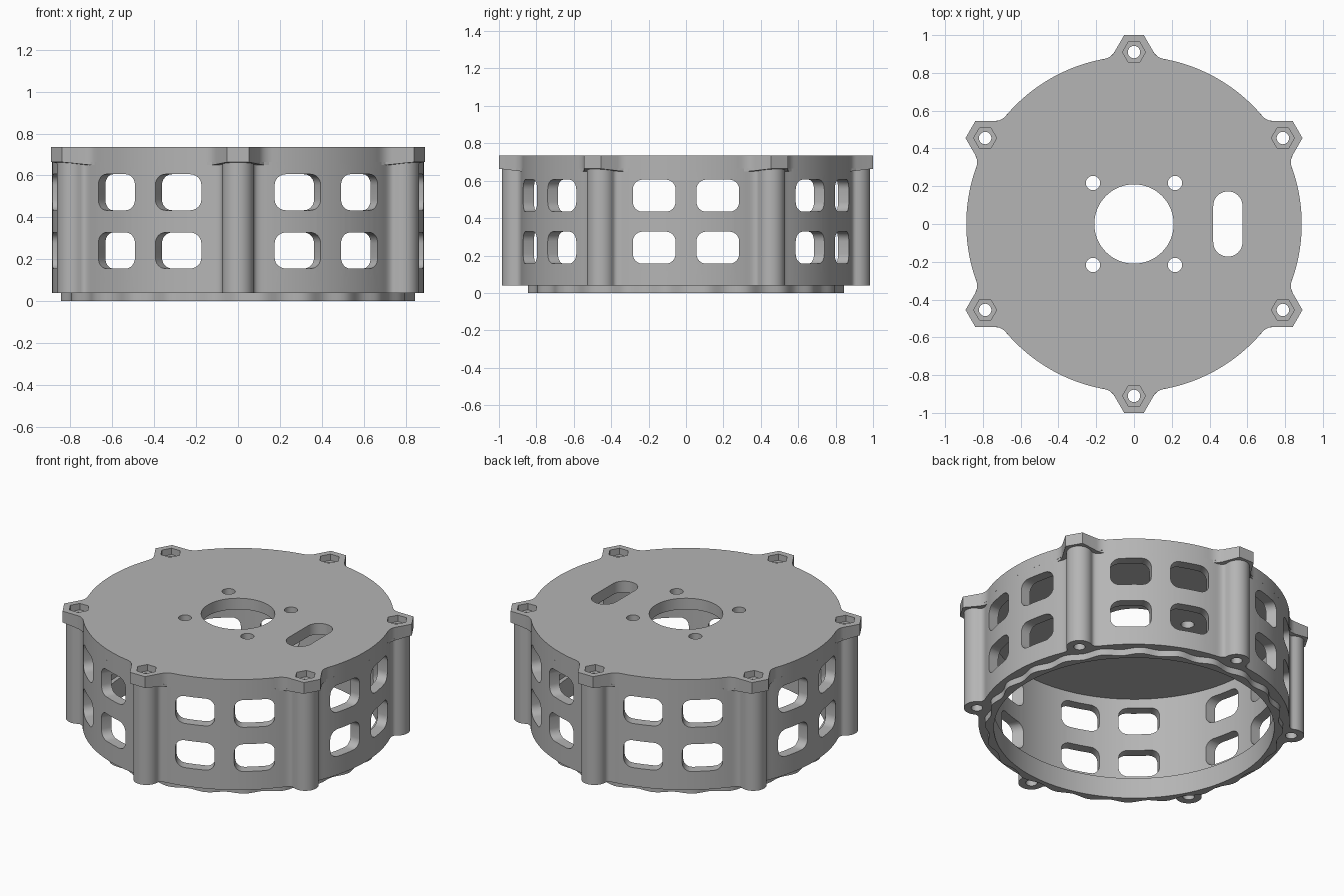
import bpy, bmesh
from math import sin, cos, pi, radians, atan2, hypot
from mathutils import Vector, Matrix

if "Cube" in bpy.data.objects:
    bpy.data.objects.remove(bpy.data.objects["Cube"])

grey = bpy.data.materials.new("plain_grey")
grey.use_nodes = True
colour = (0.46, 0.46, 0.46, 1)
grey.diffuse_color = colour
grey.node_tree.nodes["Principled BSDF"].inputs["Base Color"].default_value = colour

TOP, PLATE_Z, WALL_Z = 0.735, 0.665, 0.04
OUTER, INNER, LIP_INNER, BOLT_R = 0.888, 0.825, 0.80, 0.91
SIXTHS = [radians(30 + 60 * k) for k in range(6)]


def circle(r, n=32, cx=0, cy=0, start=0):
    return [(cx + r * cos(start + 2 * pi * i / n), cy + r * sin(start + 2 * pi * i / n))
            for i in range(n)]


def bezier(a, b, c, n=6):
    return [tuple(Vector(a) * (1 - t) ** 2 + Vector(b) * 2 * t * (1 - t) + Vector(c) * t * t)
            for t in [i / n for i in range(n + 1)]]


def rounded(w, h, r, cx=0, cy=0, n=6):
    """Rounded rectangle outline."""
    pts = []
    for q, (sx, sy) in enumerate([(1, 1), (-1, 1), (-1, -1), (1, -1)]):
        for i in range(n + 1):
            a = (q + i / n) * pi / 2
            pts.append((cx + sx * (w / 2 - r) + r * cos(a), cy + sy * (h / 2 - r) + r * sin(a)))
    return pts


def on_circle(u):
    return (u, (OUTER ** 2 - u ** 2) ** 0.5)


def lobed(half):
    """Six-lobed disc outline; half runs from a lobe's tip down to the disc (across, outward)."""
    lobe = half + [(-u, v) for u, v in reversed(half) if u > 1e-5]
    lobe = [(u, v) for u, v in lobe]
    right = half[::-1]
    full = right + [(-u, v) for u, v in half if u > 1e-5]
    edge = atan2(half[-1][0], half[-1][1])
    out = []
    for a in SIXTHS:
        out += [(v * cos(a) + u * sin(a), v * sin(a) - u * cos(a)) for u, v in full]
        span = radians(60) - 2 * edge
        out += [(OUTER * cos(a + edge + span * i / 18), OUTER * sin(a + edge + span * i / 18))
                for i in range(1, 18)]
    return out


def add_prism(bm, pts, z0, z1, matrix=None):
    lo = [bm.verts.new((x, y, z0)) for x, y in pts]
    hi = [bm.verts.new((x, y, z1)) for x, y in pts]
    n = len(pts)
    faces = [bm.faces.new(lo[::-1]), bm.faces.new(hi)]
    for i in range(n):
        j = (i + 1) % n
        faces.append(bm.faces.new((lo[i], lo[j], hi[j], hi[i])))
    if matrix:
        bmesh.ops.transform(bm, matrix=matrix, verts=lo + hi)
    return lo, hi


def make(name, prisms):
    bm = bmesh.new()
    for p in prisms:
        add_prism(bm, *p)
    return finish(name, bm)


def finish(name, bm):
    bmesh.ops.recalc_face_normals(bm, faces=bm.faces)
    mesh = bpy.data.meshes.new(name)
    bm.to_mesh(mesh)
    bm.free()
    mesh.materials.append(grey)
    ob = bpy.data.objects.new(name, mesh)
    bpy.context.collection.objects.link(ob)
    return ob


def select(ob):
    bpy.ops.object.select_all(action='DESELECT')
    ob.select_set(True)
    bpy.context.view_layer.objects.active = ob


def cut(ob, prisms):
    cutter = make("cutter", prisms)
    cutter.hide_render = True
    mod = ob.modifiers.new("cut", 'BOOLEAN')
    mod.operation, mod.solver, mod.object = 'DIFFERENCE', 'EXACT', cutter
    select(ob)
    bpy.ops.object.modifier_apply(modifier=mod.name)
    bpy.data.objects.remove(cutter)


def smooth(ob):
    select(ob)
    bpy.ops.object.shade_smooth_by_angle(angle=radians(28))


bolts = [(BOLT_R * cos(a), BOLT_R * sin(a)) for a in SIXTHS]
bolt_holes = [(circle(0.033, 24, x, y), -0.1, 1) for x, y in bolts]

# Top plate: disc with six hexagonal tabs
tab = [(0.052, 1.0)] + bezier((0.104, 0.91), (0.124, 0.875), on_circle(0.18))
plate = make("top_plate", [(lobed(tab), PLATE_Z, TOP)])
cut(plate, bolt_holes
    + [(circle(0.21, 64), 0, 1)]
    + [(circle(0.038, 24, sx * 0.217, sy * 0.217), 0, 1) for sx in (1, -1) for sy in (1, -1)]
    + [(rounded(0.155, 0.345, 0.077, 0.497, 0, 10), 0, 1)])
# Nut pockets
cut(plate, [(circle(0.061, 6, x, y), TOP - 0.04, 1) for x, y in bolts])
smooth(plate)

# Side wall with six round bolt posts
post = [(0.075 * sin(t * pi / 16), BOLT_R + 0.075 * cos(t * pi / 16)) for t in range(8)]
post += bezier((0.075, BOLT_R), (0.077, 0.882), on_circle(0.13))
wall = make("side_wall", [(lobed(post), WALL_Z, PLATE_Z)])
cut(wall, bolt_holes + [(circle(INNER, 120), -0.1, 1)])

# Four rounded windows in each bay, cut straight along the bay's axis
windows = []
for k in range(6):
    turn = Matrix.Rotation(radians(60 * k), 4, 'Z')
    # local x -> across, local y -> up, local z -> outward
    frame = turn @ Matrix(((0, 0, 1, 0), (1, 0, 0, 0), (0, 1, 0, 0), (0, 0, 0, 1)))
    for u in (-0.17, 0.17):
        for z in (0.242, 0.52):
            windows.append((rounded(0.228, 0.172, 0.052, u, z), 0.7, 0.95, frame))
cut(wall, windows)
smooth(wall)

# Sloped undersides of the tabs
bm = bmesh.new()
half = [(0.052, 1.0), (0.104, 0.91), (0.125, 0.885), (0.16, 0.87)]
outline = half + [(-u, v) for u, v in reversed(half)]
for a in SIXTHS:
    lo, hi = add_prism(bm, outline, PLATE_Z, PLATE_Z)
    for v in lo:
        v.co.z -= 0.12 * (1.0 - v.co.y) + 0.001
    bmesh.ops.rotate(bm, verts=lo + hi, matrix=Matrix.Rotation(a - pi / 2, 3, 'Z'))
gussets = finish("tab_undersides", bm)
cut(gussets, bolt_holes)

# Wavy locating lip around the open bottom
wave = []
for i in range(288):
    a = 2 * pi * i / 288
    r = 0.84 - 0.012 * cos(24 * (a - pi / 2))
    wave.append((r * cos(a), r * sin(a)))
lip = make("locating_lip", [(wave, 0, 0.13)])
cut(lip, [(circle(LIP_INNER, 120), -0.1, 1)])
smooth(lip)
